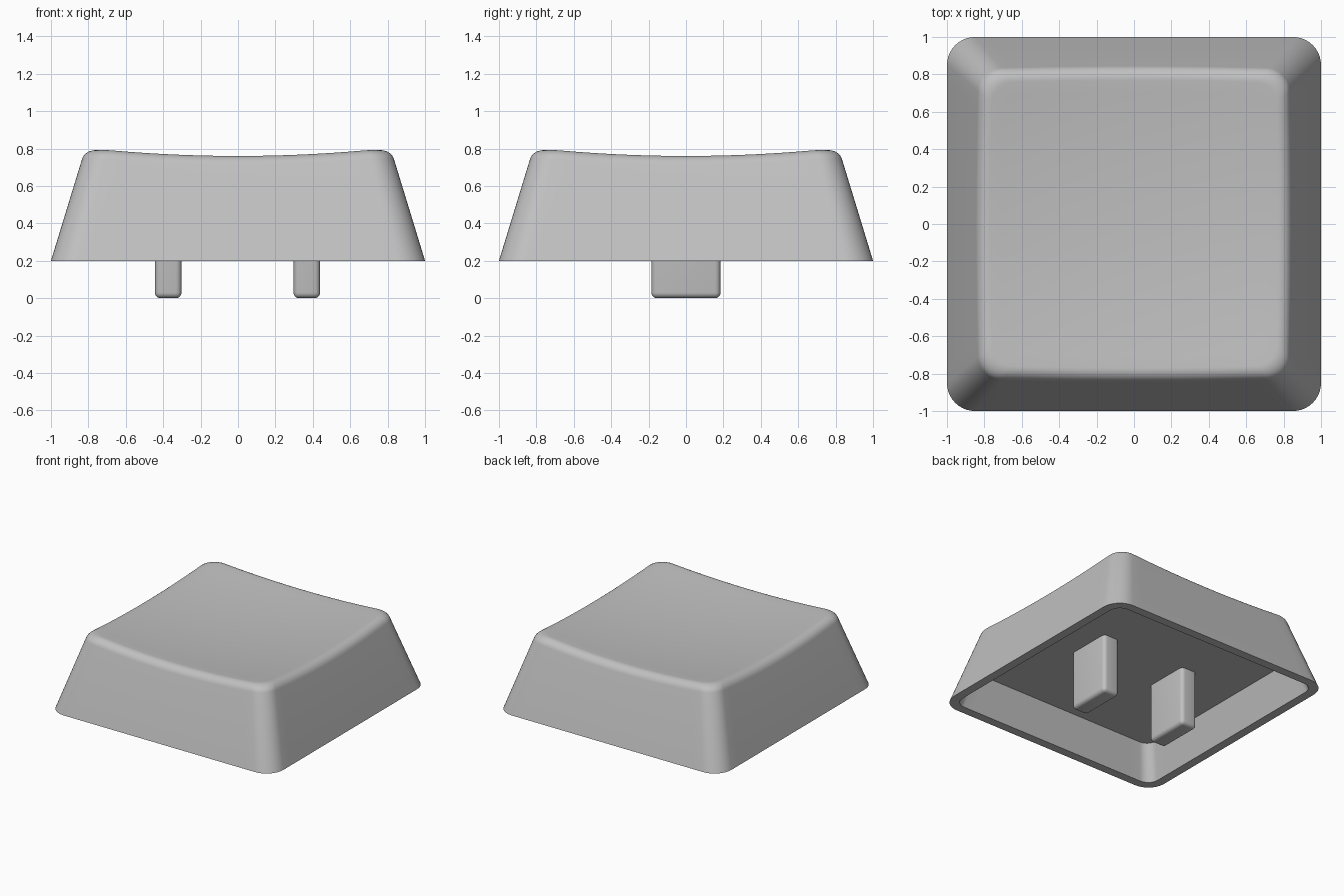
import bpy, bmesh, math

if "Cube" in bpy.data.objects:
    bpy.data.objects.remove(bpy.data.objects["Cube"])

BASE_Z, CEILING_Z = 0.2, 0.47
SLOPE = 0.3056          # inward lean of the walls per unit of height
CORNER = 0.15           # corner radius of the base outline

grey = bpy.data.materials.new("light grey plastic")
grey.diffuse_color = (0.53, 0.53, 0.53, 1)
grey.use_nodes = True
grey.node_tree.nodes["Principled BSDF"].inputs["Base Color"].default_value = grey.diffuse_color


def rounded_square(half, radius, arc=10, side=20):
    """Counter-clockwise outline with evenly divided straight sides."""
    pts = []
    c = half - radius
    for k in range(4):
        a0 = k * math.pi / 2
        cx, cy = [(c, c), (-c, c), (-c, -c), (c, -c)][k]
        nx, ny = [(-c, c), (-c, -c), (c, -c), (c, c)][k]
        for i in range(arc + 1):
            a = a0 + i / arc * math.pi / 2
            pts.append((cx + radius * math.cos(a), cy + radius * math.sin(a)))
        ex, ey = radius * math.cos(a0 + math.pi / 2), radius * math.sin(a0 + math.pi / 2)
        for i in range(1, side):
            t = i / side
            pts.append((cx + (nx - cx) * t + ex, cy + (ny - cy) * t + ey))
    return pts


def dish(x, y):
    """Height of the concave top."""
    return 0.72 + 0.0675 * (x * x + y * y)


def wall_scale(z):
    return 1 - SLOPE * (z - BASE_Z)


def finish(name, bm):
    bmesh.ops.recalc_face_normals(bm, faces=bm.faces)
    mesh = bpy.data.meshes.new(name)
    bm.to_mesh(mesh)
    bm.free()
    mesh.materials.append(grey)
    obj = bpy.data.objects.new(name, mesh)
    bpy.context.collection.objects.link(obj)
    bpy.ops.object.select_all(action='DESELECT')
    obj.select_set(True)
    bpy.context.view_layer.objects.active = obj
    bpy.ops.object.shade_smooth_by_angle(angle=math.radians(30))
    return obj


# Cap: hollow shell lofted through rings, from the ceiling out over the rim to the dish
outer = rounded_square(1, CORNER)
inner = rounded_square(0.93, 0.09)
k = wall_scale(CEILING_Z)
rings = [[(x * k, y * k, CEILING_Z) for x, y in inner],
         [(x, y, BASE_Z) for x, y in inner],
         [(x, y, BASE_Z) for x, y in outer]]

# Where the sloping wall would meet the dish, for every outline point
edge = []
for x, y in outer:
    s = 0.82
    for _ in range(12):
        s = wall_scale(dish(x * s, y * s))
    edge.append(s)

# Wall and rounded top edge
TANGENT, STEPS = 0.058, 8
profile = [[] for _ in range(STEPS + 1)]
for (x, y), s in zip(outer, edge):
    z = dish(x * s, y * s)
    z0 = z - TANGENT * 0.956
    s0, s2 = wall_scale(z0), s - TANGENT
    z2 = dish(x * s2, y * s2)
    weight = 0.8        # rational curve weight for a near-circular arc
    for i in range(STEPS + 1):
        t = i / STEPS
        a, b, c = (1 - t) ** 2, 2 * t * (1 - t) * weight, t * t
        sc = (a * s0 + b * s + c * s2) / (a + b + c)
        h = (a * z0 + b * z + c * z2) / (a + b + c)
        profile[i].append((x * sc, y * sc, h))
rings += profile

# Dished top, shrinking towards the centre
for i in range(1, 12):
    f = 1 - i / 12
    rings.append([(x * (s - TANGENT) * f, y * (s - TANGENT) * f,
                   dish(x * (s - TANGENT) * f, y * (s - TANGENT) * f))
                  for (x, y), s in zip(outer, edge)])

bm = bmesh.new()
loops = [[bm.verts.new(p) for p in ring] for ring in rings]
n = len(outer)
for lo, hi in zip(loops, loops[1:]):
    for i in range(n):
        j = (i + 1) % n
        bm.faces.new((lo[i], lo[j], hi[j], hi[i]))
bm.faces.new(loops[0])
centre = bm.verts.new((0, 0, dish(0, 0)))
for i in range(n):
    bm.faces.new((loops[-1][i], loops[-1][(i + 1) % n], centre))
finish("cap_shell", bm)

# Two mounting prongs hanging from the ceiling, rounded except where they join it
for name, cx in (("left_prong", -0.373), ("right_prong", 0.368)):
    bm = bmesh.new()
    bmesh.ops.create_cube(bm, size=1)
    for v in bm.verts:
        v.co.x = cx + v.co.x * 0.142
        v.co.y *= 0.37
        v.co.z = (v.co.z + 0.5) * (CEILING_Z + 0.01)
    edges = [e for e in bm.edges if min(v.co.z for v in e.verts) < 0.01]
    bmesh.ops.bevel(bm, geom=edges, offset=0.03, offset_type='OFFSET',
                    segments=5, profile=0.5, affect='EDGES')
    finish(name, bm)
